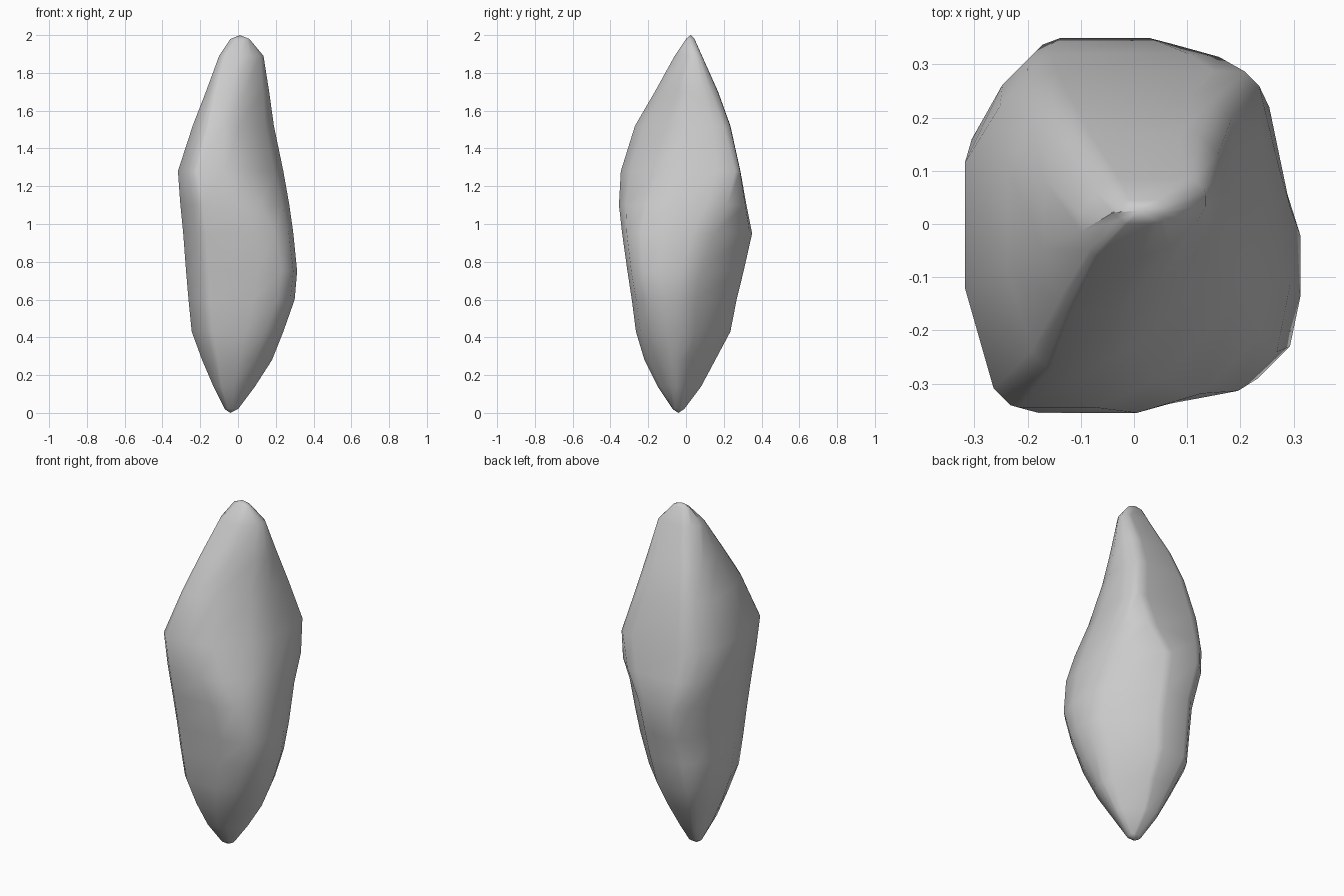
import bpy, bmesh, math

# Faceted shard: each level gives how far the stone reaches in eight directions
# height, right, back-right, back, back-left, left, front-left, front, front-right
levels = [
    (0.02, 0.00, -0.018, -0.01, 0.03, 0.07, 0.088, 0.07, 0.04),
    (0.14, 0.09, 0.045, 0.08, 0.125, 0.13, 0.17, 0.15, 0.11),
    (0.28, 0.18, 0.115, 0.155, 0.20, 0.19, 0.235, 0.22, 0.20),
    (0.43, 0.24, 0.18, 0.235, 0.28, 0.245, 0.29, 0.265, 0.275),
    (0.60, 0.30, 0.22, 0.268, 0.295, 0.262, 0.315, 0.287, 0.335),
    (0.75, 0.313, 0.25, 0.305, 0.31, 0.275, 0.335, 0.31, 0.37),
    (0.95, 0.293, 0.29, 0.35, 0.36, 0.29, 0.365, 0.338, 0.36),
    (1.10, 0.272, 0.335, 0.32, 0.36, 0.305, 0.388, 0.355, 0.315),
    (1.28, 0.24, 0.35, 0.288, 0.335, 0.318, 0.405, 0.345, 0.24),
    (1.52, 0.19, 0.27, 0.235, 0.27, 0.24, 0.305, 0.27, 0.165),
    (1.70, 0.165, 0.205, 0.17, 0.195, 0.17, 0.205, 0.165, 0.12),
    (1.89, 0.135, 0.14, 0.085, 0.09, 0.10, 0.095, 0.06, 0.08),
    (1.98, 0.06, 0.063, 0.045, 0.043, 0.04, 0.012, 0.00, 0.032),
]

# Part of each of the eight sides that stays flat (from, to); the rest is bevelled
keep = [(0.3, 0.75), (0.15, 0.95), (0.15, 0.9), (0.1, 0.5),
        (0.1, 0.67), (0.6, 0.95), (0.05, 0.7), (0.2, 0.8)]


def side_points(reach, i):
    """Ends of the flat part of the side facing direction i."""
    t, r = math.radians(45 * i), math.sqrt(0.5)
    a = reach[i]
    start = (a * r - reach[i - 1]) / r
    end = (reach[(i + 1) % 8] - a * r) / r
    for f in keep[i]:
        s = start + (end - start) * f
        yield (a * math.cos(t) - s * math.sin(t),
               a * math.sin(t) + s * math.cos(t))


bm = bmesh.new()
rings = [[bm.verts.new((x, y, z)) for i in range(8) for x, y in side_points(reach, i)]
         for z, *reach in levels]
n = len(rings[0])

# Side faces
for low, high in zip(rings, rings[1:]):
    for i in range(n):
        j = (i + 1) % n
        bm.faces.new((low[i], low[j], high[j], high[i]))

# Blunt tips
bottom = bm.verts.new((-0.04, -0.04, 0.0))
top = bm.verts.new((0.01, 0.025, 2.0))
for i in range(n):
    j = (i + 1) % n
    bm.faces.new((rings[0][j], rings[0][i], bottom))
    bm.faces.new((rings[-1][i], rings[-1][j], top))

for f in bm.faces:
    f.smooth = True
mesh = bpy.data.meshes.new("stone_shard")
bm.to_mesh(mesh)
bm.free()
shard = bpy.data.objects.new("stone_shard", mesh)
bpy.context.collection.objects.link(shard)
